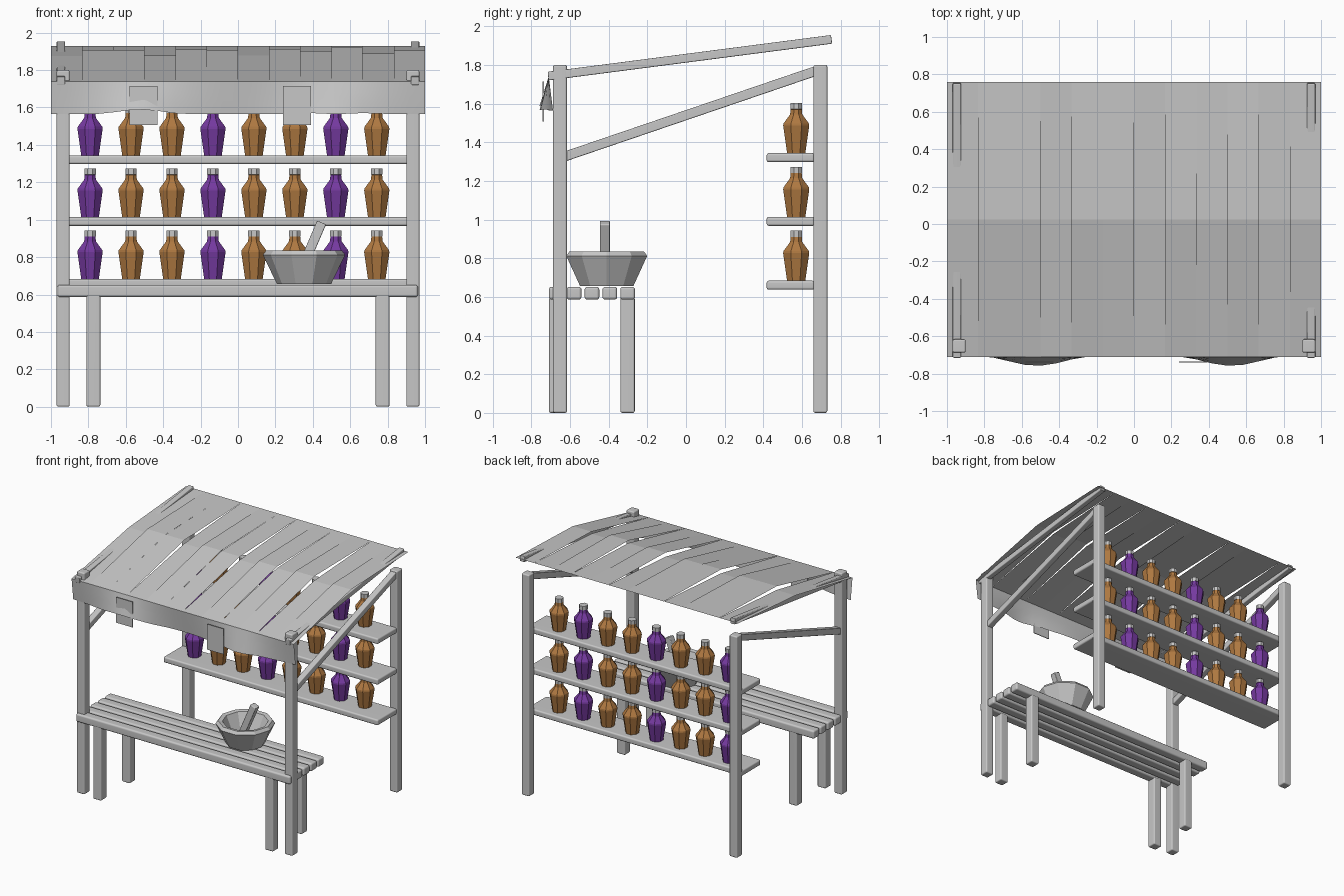
import bpy, bmesh, math
from mathutils import Vector, Matrix

if "Cube" in bpy.data.objects:
    bpy.data.objects.remove(bpy.data.objects["Cube"])


def material(name, rgb):
    m = bpy.data.materials.new(name)
    m.diffuse_color = (*rgb, 1)
    m.use_nodes = True
    m.node_tree.nodes["Principled BSDF"].inputs["Base Color"].default_value = m.diffuse_color
    return m


GREY = material("weathered grey", (0.57, 0.57, 0.57))
ORANGE = material("amber glass", (0.43, 0.19, 0.053))
PURPLE = material("purple glass", (0.18, 0.042, 0.35))


def finish(name, bm, mats=(GREY,)):
    me = bpy.data.meshes.new(name)
    bm.to_mesh(me)
    bm.free()
    for m in mats:
        me.materials.append(m)
    ob = bpy.data.objects.new(name, me)
    bpy.context.collection.objects.link(ob)
    return ob


def box(name, lo, hi, bevel=0.01):
    """Box between two corners with softly rounded edges."""
    lo, hi = Vector(lo), Vector(hi)
    bm = bmesh.new()
    bmesh.ops.create_cube(bm, size=1)
    for v in bm.verts:
        v.co = Vector([v.co[i] * (hi[i] - lo[i]) + (lo[i] + hi[i]) / 2 for i in range(3)])
    if bevel:
        bmesh.ops.bevel(bm, geom=bm.edges[:], offset=bevel, segments=3, profile=0.5,
                        affect='EDGES')
        for f in bm.faces:
            f.smooth = True
    ob = finish(name, bm)
    if bevel:
        ob.modifiers.new("flat_sides", 'WEIGHTED_NORMAL')
    return ob


def beam(name, a, b, width):
    """Square beam running from a to b."""
    a, b = Vector(a), Vector(b)
    h = width / 2
    ob = box(name, (-h, -h, 0), (h, h, (b - a).length), 0.006)
    # keep the section level with the x or y axis
    z = (b - a).normalized()
    x = Vector((1, 0, 0)) if abs(z.x) < 0.01 else z.cross(Vector((0, 1, 0))).normalized()
    y = z.cross(x)
    ob.data.transform(Matrix.Translation(a) @ Matrix((x, y, z)).transposed().to_4x4())
    return ob


def lathe(name, profile, sides, centre, turn=0, mats=(GREY,), cap_z=None):
    """Low-poly turned shape; faces above cap_z use the second material."""
    bm = bmesh.new()
    rings = []
    for r, z in profile:
        rings.append([bm.verts.new((r * math.cos(turn + i * math.tau / sides),
                                    r * math.sin(turn + i * math.tau / sides), z))
                      for i in range(sides)])
    for low, up in zip(rings, rings[1:]):
        for i in range(sides):
            j = (i + 1) % sides
            bm.faces.new((low[i], low[j], up[j], up[i]))
    bm.faces.new(rings[0][::-1])
    bm.faces.new(rings[-1])
    if cap_z is not None:
        for f in bm.faces:
            f.material_index = int(f.calc_center_median().z > cap_z)
    bmesh.ops.translate(bm, verts=bm.verts[:], vec=centre)
    return finish(name, bm, mats)


# Frame: posts, sloping braces and roof rails on both sides
for s, side in ((-1, "left"), (1, "right")):
    for y, place in ((-0.652, "front"), (0.695, "back")):
        box(f"{place}_post_{side}", (s * 0.935 - 0.035, y - 0.036, 0),
            (s * 0.935 + 0.035, y + 0.036, 1.8))
    beam(f"side_brace_{side}", (s * 0.935, -0.63, 1.325), (s * 0.935, 0.67, 1.768), 0.05)
    beam(f"roof_rail_{side}", (s * 0.947, -0.713, 1.742), (s * 0.947, 0.753, 1.932), 0.045)

# Counter: five slats on four legs
for i in range(5):
    y = -0.671 + 0.0923 * i
    box(f"counter_slat_{i + 1}", (-0.965, y - 0.038, 0.586), (0.962, y + 0.038, 0.652), 0.014)
for s, side in ((-1, "left"), (1, "right")):
    for y, place in ((-0.671, "front"), (-0.302, "back")):
        box(f"counter_{place}_leg_{side}", (s * 0.773 - 0.037, y - 0.037, 0),
            (s * 0.773 + 0.037, y + 0.037, 0.6))

# Shelves with a row of eight bottles each
BOTTLE = [(0.051, 0), (0.073, 0.142), (0.071, 0.153), (0.034, 0.2), (0.031, 0.226),
          (0.033, 0.227), (0.033, 0.259)]
for row in range(3):
    top = 0.684 + 0.33 * row
    box(f"shelf_{row + 1}", (-0.965, 0.417, top - 0.047), (0.965, 0.665, top), 0.012)
    for i in range(8):
        glass = PURPLE if i % 3 == 0 else ORANGE
        lathe(f"bottle_{row + 1}_{i + 1}", BOTTLE, 8, (-0.791 + 0.219 * i, 0.57, top),
              math.pi / 8, (glass, GREY), 0.2266)

# Mortar bowl and pestle
lathe("mortar_bowl", [(0.145, 0.656), (0.22, 0.812), (0.202, 0.836), (0.17, 0.83),
                      (0.11, 0.70)], 10, (0.353, -0.41, 0))
beam("pestle", (0.325, -0.42, 0.70), (0.447, -0.42, 0.985), 0.052)

# Roof: thin strips, each folded at the middle to its own height
RISE = [0.041, 0.072, 0.071, 0.043, 0.075, 0.071, 0.044, 0.078, 0.066, 0.087, 0.053, 0.07]
bm = bmesh.new()
for i, rise in enumerate(RISE):
    x0, x1 = -1 + i / 6, -1 + (i + 1) / 6
    rows = [[bm.verts.new((x, y, z)) for x in (x0, x1)]
            for y, z in ((-0.71, 1.74), (0.025, 1.835 + rise), (0.76, 1.93))]
    for a, b in zip(rows, rows[1:]):
        bm.faces.new((a[0], a[1], b[1], b[0]))
finish("roof_strips", bm)

# Valance: wavy cloth hanging from the front edge
N = 24
bm = bmesh.new()
grid = []
for i in range(N + 1):
    x = -1 + 2 * i / N
    wave = math.cos(math.tau * (abs(x) - 0.52))
    hem = 1.565 + 0.012 * max(0, wave) * (1 + math.sin(9 * x))
    ys = -0.713 - (0.045 * wave ** 1.5 if wave > 0 else 0.025 * wave)
    grid.append([bm.verts.new((x, -0.71 + (ys + 0.71) * t, 1.74 + (hem - 1.74) * t))
                 for t in (0, 0.35, 0.7, 1)])
for a, b in zip(grid, grid[1:]):
    for k in range(3):
        f = bm.faces.new((a[k], a[k + 1], b[k + 1], b[k]))
        f.smooth = True
finish("front_valance", bm)

# Square cloth patches on the valance
for name, x in (("left_patch", -0.505), ("right_patch", 0.315)):
    box(name, (x - 0.075, -0.741, 1.507), (x + 0.075, -0.735, 1.714), 0)
